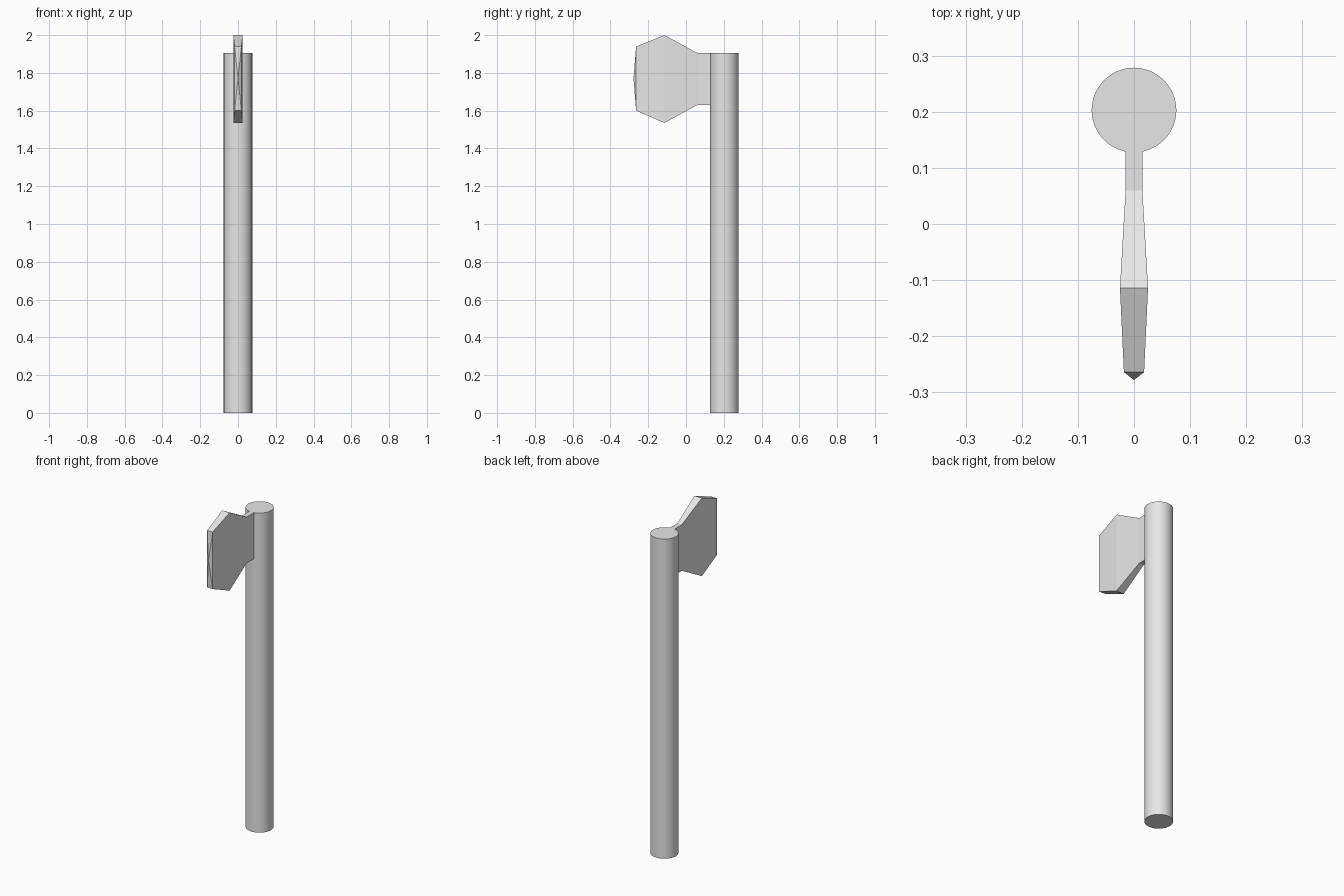
import bpy
import bmesh

cube = bpy.data.objects.get("Cube")
if cube:
    bpy.data.objects.remove(cube, do_unlink=True)

grey = bpy.data.materials.new("light_grey")
grey.use_nodes = True
colour = (0.8, 0.8, 0.8, 1)
grey.diffuse_color = colour
grey.node_tree.nodes["Principled BSDF"].inputs["Base Color"].default_value = colour

HANDLE_Y, RADIUS, HEIGHT = 0.203, 0.0755, 1.905

# Round handle
bpy.ops.mesh.primitive_cylinder_add(vertices=48, radius=RADIUS, depth=HEIGHT,
                                    location=(0, HANDLE_Y, HEIGHT / 2))
handle = bpy.context.object
handle.name = "handle"
handle.data.materials.append(grey)
bpy.ops.object.shade_smooth_by_angle()

# Axe head: rectangular sections (y, half width, bottom, top) from neck to edge
sections = [
    (0.131, 0.015, 1.63, HEIGHT),
    (0.06, 0.015, 1.63, HEIGHT),
    (-0.114, 0.025, 1.535, 2.0),
    (-0.264, 0.018, 1.6, 1.94),
]
bm = bmesh.new()
rings = [[bm.verts.new((x, y, z)) for x, z in ((-w, lo), (w, lo), (w, hi), (-w, hi))]
         for y, w, lo, hi in sections]
for a, b in zip(rings, rings[1:]):
    for i in range(4):
        j = (i + 1) % 4
        bm.faces.new((a[i], a[j], b[j], b[i]))
bm.faces.new(rings[0])

# Cutting edge rises to a shallow central point
tip = bm.verts.new((0, -0.278, 1.77))
for i in range(4):
    bm.faces.new((rings[-1][i], rings[-1][(i + 1) % 4], tip))
bmesh.ops.recalc_face_normals(bm, faces=bm.faces)

mesh = bpy.data.meshes.new("axe_head")
bm.to_mesh(mesh)
bm.free()
mesh.materials.append(grey)
bpy.context.collection.objects.link(bpy.data.objects.new("axe_head", mesh))
